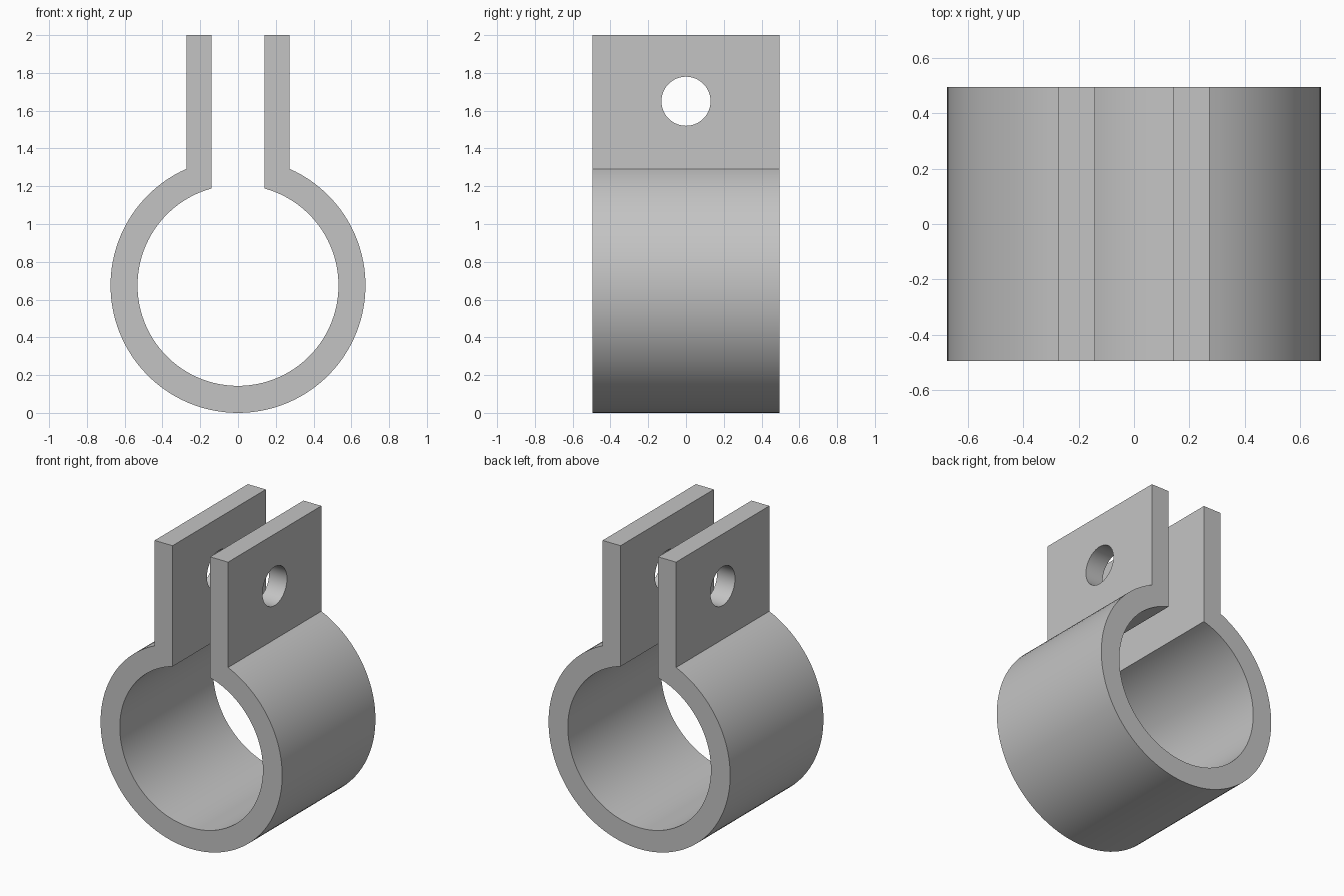
import bpy, bmesh, math

if "Cube" in bpy.data.objects:
    bpy.data.objects.remove(bpy.data.objects["Cube"])

OUTER, INNER = 0.675, 0.532      # ring radii
GAP, TAB = 0.14, 0.273           # inner and outer x of the tabs
HALF_WIDTH, TOP = 0.495, 2.0
HOLE_Z, HOLE_R = 1.65, 0.13
STEPS = 96

grey = bpy.data.materials.new("grey metal")
grey.use_nodes = True
colour = (0.55, 0.55, 0.55, 1)
grey.diffuse_color = colour
grey.node_tree.nodes["Principled BSDF"].inputs["Base Color"].default_value = colour


def arc(radius, x_end):
    """Ring arc from the right tab, around the bottom, to the left tab."""
    start = math.asin(x_end / radius)
    sweep = 2 * (math.pi - start)
    angles = [start + sweep * i / STEPS for i in range(STEPS + 1)]
    return [(radius * math.sin(a), OUTER + radius * math.cos(a)) for a in angles]


# Clamp band: open ring and two tabs as one extruded profile
profile = [(TAB, TOP)] + arc(OUTER, TAB) + [(-TAB, TOP), (-GAP, TOP)]
profile += arc(INNER, GAP)[::-1] + [(GAP, TOP)]
bm = bmesh.new()
face = bm.faces.new([bm.verts.new((x, -HALF_WIDTH, z)) for x, z in profile])
result = bmesh.ops.extrude_face_region(bm, geom=[face])
moved = [v for v in result["geom"] if isinstance(v, bmesh.types.BMVert)]
bmesh.ops.translate(bm, verts=moved, vec=(0, 2 * HALF_WIDTH, 0))
bmesh.ops.recalc_face_normals(bm, faces=bm.faces)
mesh = bpy.data.meshes.new("clamp_band")
bm.to_mesh(mesh)
bm.free()
mesh.materials.append(grey)
clamp = bpy.data.objects.new("clamp_band", mesh)
bpy.context.collection.objects.link(clamp)

# Bolt hole through both tabs
bpy.ops.mesh.primitive_cylinder_add(vertices=64, radius=HOLE_R, depth=1,
                                    location=(0, 0, HOLE_Z),
                                    rotation=(0, math.pi / 2, 0))
cutter = bpy.context.object
cutter.name = "bolt_hole_cutter"
cutter.hide_render = True
cutter.data.materials.append(grey)

bpy.ops.object.select_all(action="DESELECT")
clamp.select_set(True)
bpy.context.view_layer.objects.active = clamp
cut = clamp.modifiers.new("bolt_hole", "BOOLEAN")
cut.operation = "DIFFERENCE"
cut.solver = "EXACT"
cut.object = cutter
bpy.ops.object.modifier_apply(modifier=cut.name)
bpy.data.objects.remove(cutter)
bpy.ops.object.shade_smooth_by_angle(angle=math.radians(20))
